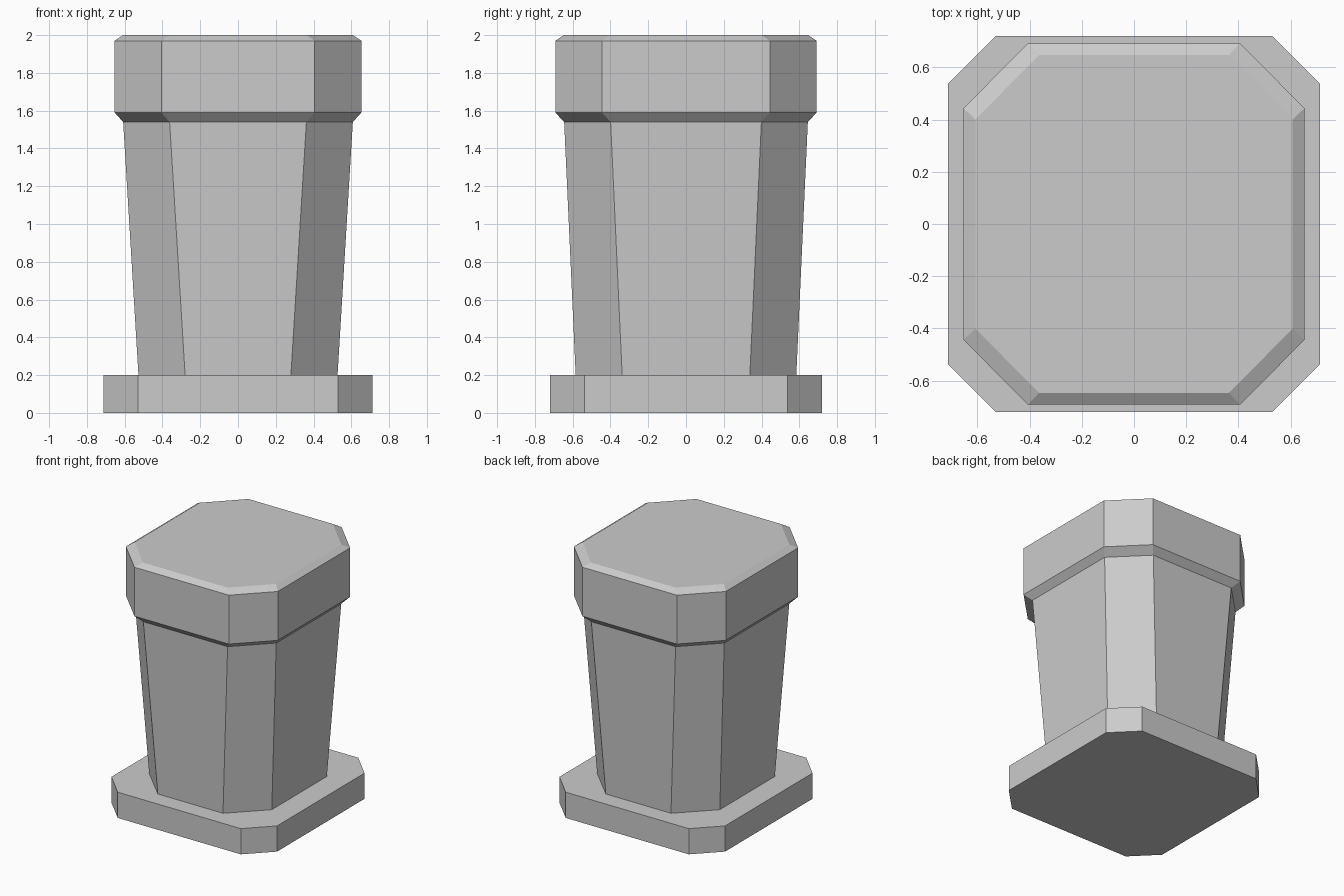
import bpy, bmesh

if "Cube" in bpy.data.objects:
    bpy.data.objects.remove(bpy.data.objects["Cube"])


def octagon(hx, hy, cx, cy, z):
    """Chamfered rectangle: half sizes hx, hy; flat edges end at cx, cy."""
    return [(hx, -cy, z), (hx, cy, z), (cx, hy, z), (-cx, hy, z),
            (-hx, cy, z), (-hx, -cy, z), (-cx, -hy, z), (cx, -hy, z)]


def loft(name, sections):
    """Closed flat-faced solid through a stack of octagons."""
    bm = bmesh.new()
    rings = [[bm.verts.new(p) for p in octagon(*s)] for s in sections]
    for low, high in zip(rings, rings[1:]):
        for i in range(8):
            j = (i + 1) % 8
            bm.faces.new((low[i], low[j], high[j], high[i]))
    bm.faces.new(rings[0][::-1])
    bm.faces.new(rings[-1])
    mesh = bpy.data.meshes.new(name)
    bm.to_mesh(mesh)
    bm.free()
    obj = bpy.data.objects.new(name, mesh)
    bpy.context.collection.objects.link(obj)
    return obj


# Foot plate
loft("base_plate", [(0.712, 0.721, 0.529, 0.537, 0.0),
                    (0.712, 0.721, 0.529, 0.537, 0.2)])

# Flared post and bevelled cap, one continuous shell
loft("post_with_cap", [(0.527, 0.584, 0.28, 0.338, 0.2),
                       (0.608, 0.645, 0.362, 0.399, 1.54),
                       (0.653, 0.692, 0.406, 0.444, 1.59),
                       (0.653, 0.692, 0.406, 0.444, 1.97),
                       (0.608, 0.647, 0.364, 0.4, 2.0)])
